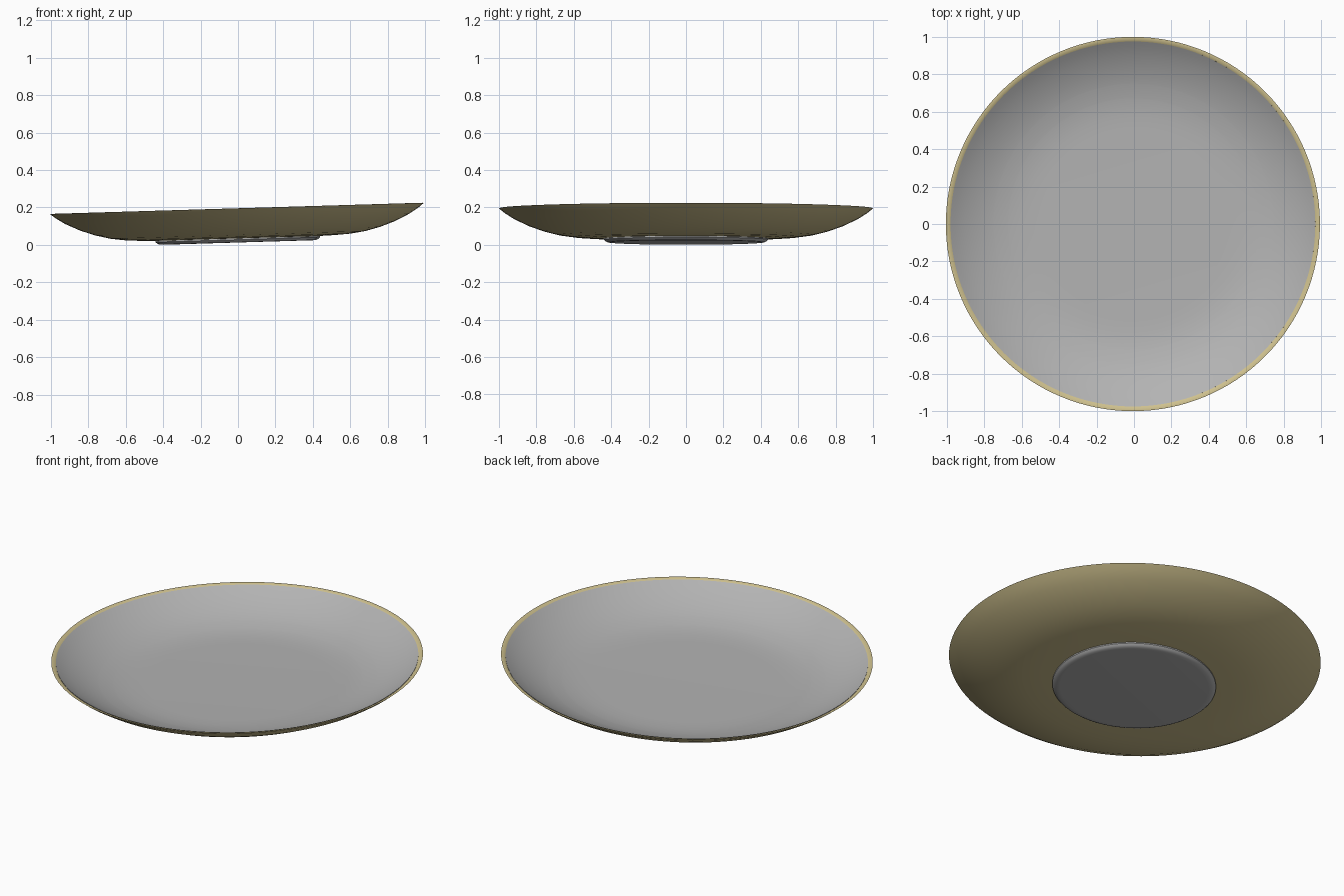
import bpy, bmesh, math
from mathutils import Matrix

if "Cube" in bpy.data.objects:
    bpy.data.objects.remove(bpy.data.objects["Cube"])

SEG = 128
TILT = Matrix.Rotation(-math.atan(0.03), 4, 'Y')   # plate leans, right side higher


def material(name, rgb):
    m = bpy.data.materials.new(name)
    m.diffuse_color = (*rgb, 1)
    m.use_nodes = True
    m.node_tree.nodes["Principled BSDF"].inputs["Base Color"].default_value = m.diffuse_color
    return m


def lathe(name, profile, mat):
    """Spin a (radius, height) profile around z; radius 0 closes to a point."""
    bm = bmesh.new()
    verts = [bm.verts.new((r, 0, z)) for r, z in profile]
    edges = [bm.edges.new(p) for p in zip(verts, verts[1:])]
    bmesh.ops.spin(bm, geom=verts + edges, cent=(0, 0, 0), axis=(0, 0, 1),
                   angle=2 * math.pi, steps=SEG, use_duplicate=False)
    bmesh.ops.remove_doubles(bm, verts=bm.verts, dist=1e-5)
    bmesh.ops.recalc_face_normals(bm, faces=bm.faces)
    bm.transform(TILT)
    me = bpy.data.meshes.new(name)
    bm.to_mesh(me)
    bm.free()
    me.materials.append(mat)
    ob = bpy.data.objects.new(name, me)
    bpy.context.collection.objects.link(ob)
    bpy.ops.object.select_all(action='DESELECT')
    ob.select_set(True)
    bpy.context.view_layer.objects.active = ob
    bpy.ops.object.shade_smooth_by_angle(angle=math.radians(35))
    return ob


beige = material("beige glaze", (0.62, 0.53, 0.27))
grey = material("grey glaze", (0.45, 0.45, 0.45))

# outer shell with the narrow coloured rim
lathe("outer_shell", [
    (0, 0.034), (0.42, 0.034), (0.52, 0.037), (0.60, 0.042), (0.68, 0.053),
    (0.76, 0.073), (0.84, 0.101), (0.92, 0.139), (0.97, 0.171), (1.0, 0.195),
    (0.99, 0.1955), (0.975, 0.188), (0.965, 0.181), (0.92, 0.150),
    (0.80, 0.092), (0.60, 0.047), (0, 0.044)], beige)

# grey eating surface lying just above the shell
lathe("inner_bowl", [
    (0, 0.052), (0.50, 0.052), (0.58, 0.054), (0.66, 0.062), (0.74, 0.079),
    (0.82, 0.107), (0.90, 0.144), (0.95, 0.174), (0.975, 0.1905),
    (0.975, 0.186), (0.90, 0.138), (0.80, 0.094), (0.60, 0.048), (0, 0.046)], grey)

# shallow foot disc with a rounded edge
lathe("foot", [
    (0, 0.0126), (0.40, 0.0126), (0.42, 0.014), (0.432, 0.020),
    (0.44, 0.028), (0.44, 0.036), (0, 0.036)], grey)
